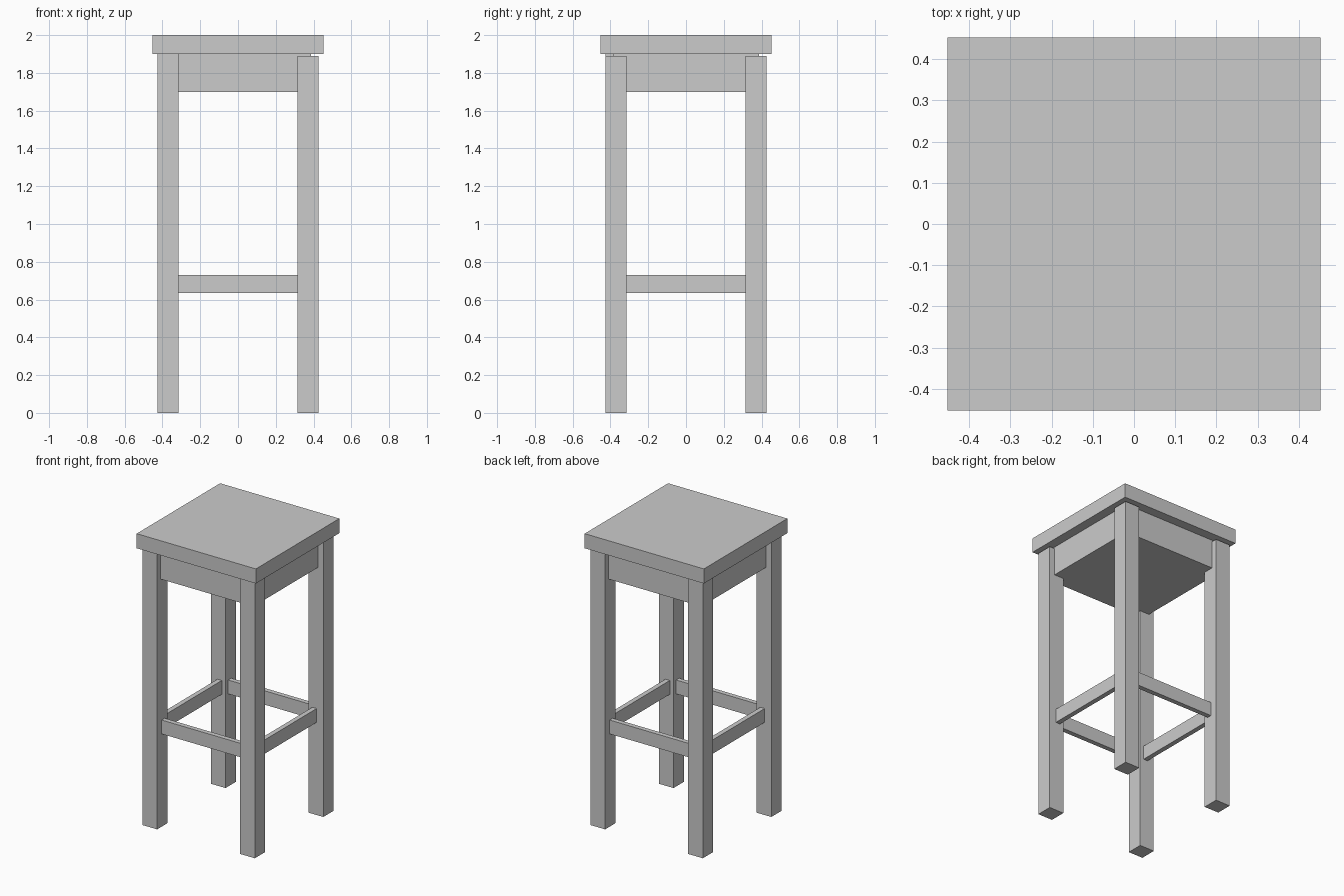
import bpy

if "Cube" in bpy.data.objects:
    bpy.data.objects.remove(bpy.data.objects["Cube"])


def box(name, x, y, z):
    """Axis-aligned box from (min, max) pairs."""
    bpy.ops.mesh.primitive_cube_add(size=1, location=[(a + b) / 2 for a, b in (x, y, z)])
    ob = bpy.context.object
    ob.name = name
    ob.scale = [b - a for a, b in (x, y, z)]
    bpy.ops.object.transform_apply(location=False, rotation=False, scale=True)
    return ob


def span(side, inner, outer):
    return tuple(sorted((side * inner, side * outer)))


INNER, OUTER = 0.315, 0.426     # leg faces
BAR_IN, BAR_OUT = 0.343, 0.376  # stretcher faces
APRON = 0.387

# Seat slab and the solid apron block below it
box("seat", (-0.452, 0.452), (-0.452, 0.452), (1.9, 2.0))
box("apron", (-APRON, APRON), (-APRON, APRON), (1.7, 1.9))

# Four square legs; only the front left one reaches the seat
for sx, side in ((-1, "left"), (1, "right")):
    for sy, end in ((-1, "front"), (1, "back")):
        top = 1.9 if (sx, sy) == (-1, -1) else 1.89
        box(f"{end}_{side}_leg", span(sx, INNER, OUTER), span(sy, INNER, OUTER), (0, top))

# Stretchers between the legs
for s, fb, lr in ((-1, "front", "left"), (1, "back", "right")):
    box(f"{fb}_stretcher", (-INNER, INNER), span(s, BAR_IN, BAR_OUT), (0.635, 0.73))
    box(f"{lr}_stretcher", span(s, BAR_IN, BAR_OUT), (-INNER, INNER), (0.635, 0.73))
